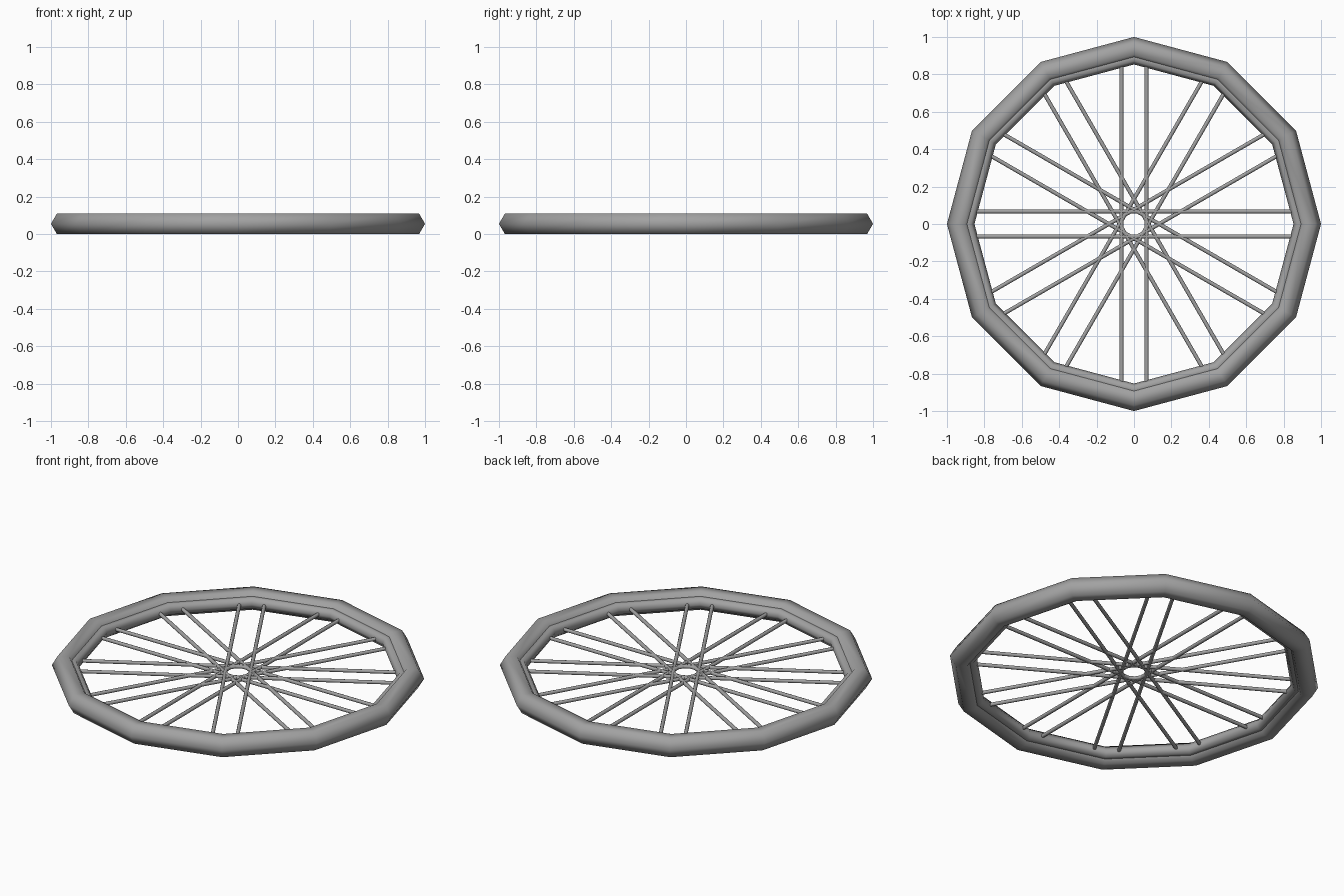
import bpy
from math import pi, radians
from mathutils import Matrix, Vector

cube = bpy.data.objects.get("Cube")
if cube:
    bpy.data.objects.remove(cube, do_unlink=True)

MID_Z = 0.054
SPOKE_OFFSET = 0.067
SPOKE_LENGTH = 1.72

grey = bpy.data.materials.new("plain grey")
grey.use_nodes = True
colour = (0.36, 0.36, 0.36, 1)
grey.diffuse_color = colour
grey.node_tree.nodes["Principled BSDF"].inputs["Base Color"].default_value = colour


def finish(name):
    obj = bpy.context.object
    obj.name = name
    obj.data.materials.append(grey)
    bpy.ops.object.shade_smooth()
    return obj


def ring(name, major, minor):
    bpy.ops.mesh.primitive_torus_add(
        major_segments=12, minor_segments=6,
        major_radius=major, minor_radius=minor, location=(0, 0, MID_Z))
    return finish(name)


# Twelve-sided tyre with a slimmer rim set into its inner side
ring("tyre", 0.9375, 0.0625)
ring("rim", 0.889, 0.036)

# Pairs of parallel spokes crossing beside the centre
for i in range(6):
    turn = Matrix.Rotation(radians(30 * i), 3, "Z")
    for side, label in ((1, "a"), (-1, "b")):
        centre = turn @ Vector((0, side * SPOKE_OFFSET, 0))
        bpy.ops.mesh.primitive_cylinder_add(
            vertices=8, radius=0.0105, depth=SPOKE_LENGTH,
            location=(centre.x, centre.y, MID_Z),
            rotation=(0, pi / 2, radians(30 * i)))
        finish(f"spoke_{i + 1}{label}")
        bpy.ops.object.shade_smooth_by_angle(angle=radians(60))
